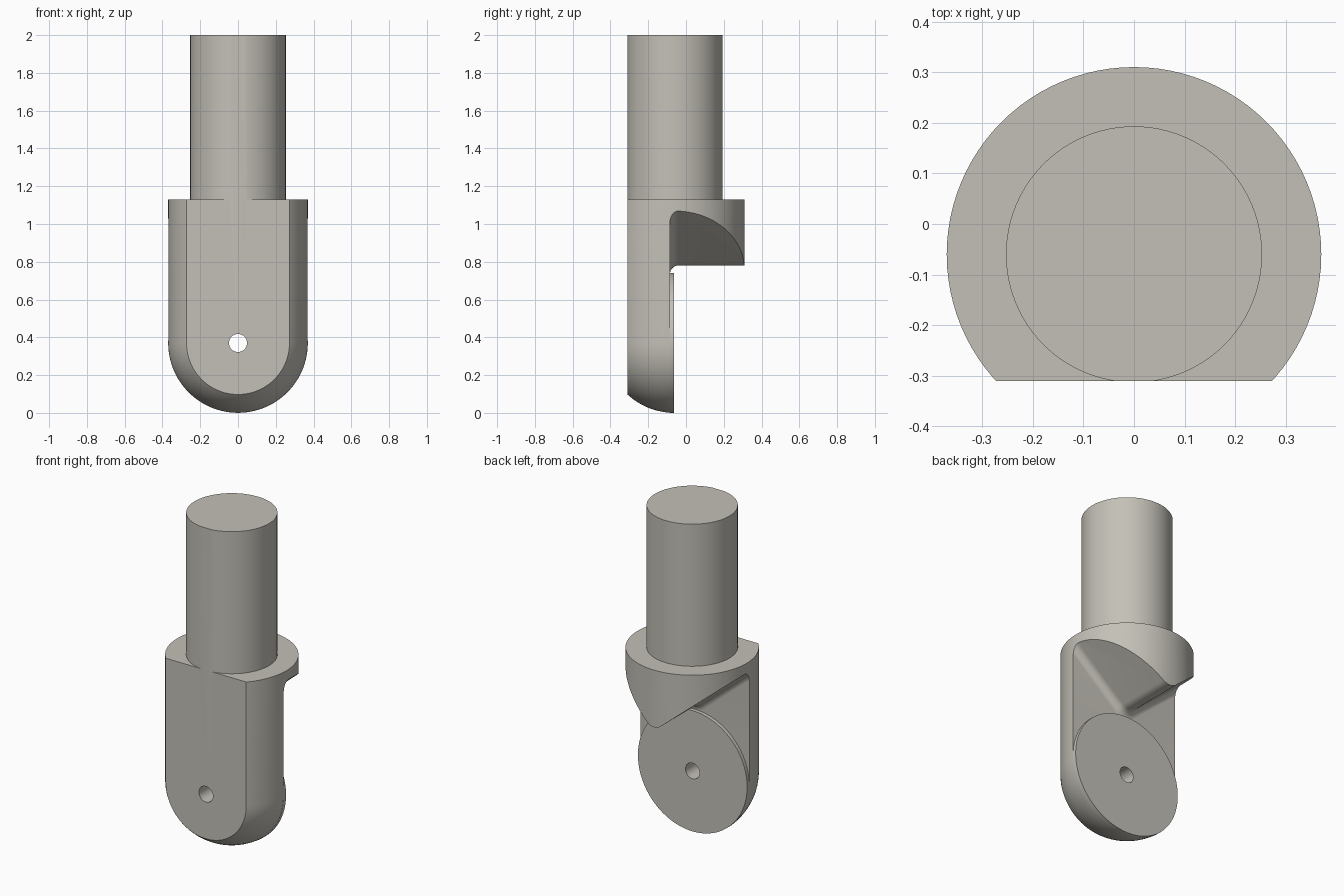
import bpy, bmesh, math
from mathutils import Matrix

if "Cube" in bpy.data.objects:
    bpy.data.objects.remove(bpy.data.objects["Cube"])

AXIS_Y = -0.06      # centre line of the turned body
R_BODY, R_SHAFT = 0.37, 0.253
PIVOT_Z = 0.37
BACK_Y = -0.085     # rear wall of the pocket

mat = bpy.data.materials.new("warm_grey")
mat.diffuse_color = (0.55, 0.53, 0.475, 1)
mat.use_nodes = True
mat.node_tree.nodes["Principled BSDF"].inputs["Base Color"].default_value = mat.diffuse_color


def make(name, bm):
    bmesh.ops.recalc_face_normals(bm, faces=bm.faces)
    me = bpy.data.meshes.new(name)
    bm.to_mesh(me)
    bm.free()
    me.materials.append(mat)
    ob = bpy.data.objects.new(name, me)
    bpy.context.collection.objects.link(ob)
    return ob


def y_cylinder(name, radius, y0, y1, segments):
    bm = bmesh.new()
    m = Matrix.Translation((0, (y0 + y1) / 2, PIVOT_Z)) @ Matrix.Rotation(math.pi / 2, 4, 'X')
    bmesh.ops.create_cone(bm, cap_ends=True, segments=segments, radius1=radius,
                          radius2=radius, depth=y1 - y0, matrix=m)
    return make(name, bm)


def cut(ob, cutter):
    mod = ob.modifiers.new("cut", 'BOOLEAN')
    mod.operation, mod.solver, mod.object = 'DIFFERENCE', 'EXACT', cutter
    bpy.context.view_layer.objects.active = ob
    bpy.ops.object.modifier_apply(modifier=mod.name)


# Body: round-ended barrel with a shoulder and shaft, turned in one piece
profile = [(R_BODY * math.sin(a), PIVOT_Z - R_BODY * math.cos(a))
           for a in (math.pi / 2 * i / 24 for i in range(25))]
profile += [(R_BODY, 1.13), (R_SHAFT, 1.13), (R_SHAFT, 2.0), (0, 2.0)]
bm = bmesh.new()
vs = [bm.verts.new((x, AXIS_Y, z)) for x, z in profile]
es = [bm.edges.new(p) for p in zip(vs, vs[1:])]
bmesh.ops.spin(bm, geom=vs + es, cent=(0, AXIS_Y, 0), axis=(0, 0, 1),
               angle=2 * math.pi, steps=96, use_merge=True)
bmesh.ops.remove_doubles(bm, verts=bm.verts, dist=1e-5)
body = make("body", bm)

# Front flat cutter
bm = bmesh.new()
bmesh.ops.create_cube(bm, size=1, matrix=Matrix.Translation((0, -0.81, 1)) @ Matrix.Diagonal((2, 1, 4, 1)))
front_cutter = make("front_cutter", bm)

# Rear pocket cutter: V-shaped roof with rounded ridge, filleted into the wall
SLOPE, RIDGE_R, RIDGE_Z, FILLET = math.radians(40), 0.07, 0.85, 0.045


def pocket_outline(off):
    r = RIDGE_R + off
    arc = [(r * math.sin(a), RIDGE_Z - r * math.cos(a))
           for a in (SLOPE * i / 6 for i in range(-6, 7))]
    x, z = arc[-1]
    top = z + (0.6 - x) * math.tan(SLOPE)
    return [(-0.6, -0.3), (-0.6, top)] + arc + [(0.6, top), (0.6, -0.3)]


layers = [(BACK_Y + FILLET * (1 - math.cos(t)), FILLET * (1 - math.sin(t)))
          for t in (math.pi / 2 * i / 8 for i in range(9))] + [(0.6, 0)]
bm = bmesh.new()
rings = [[bm.verts.new((x, y, z)) for x, z in pocket_outline(off)] for y, off in layers]
n = len(rings[0])
for a, b in zip(rings, rings[1:]):
    for i in range(n):
        j = (i + 1) % n
        bm.faces.new((a[i], a[j], b[j], b[i]))
bm.faces.new(rings[0])
bm.faces.new(rings[-1])
pocket_cutter = make("pocket_cutter", bm)

# Raised pivot disc on the rear wall, and the pin hole through everything
disc = y_cylinder("pivot_disc", R_BODY - 0.0003, BACK_Y - 0.003, -0.063, 96)
hole_cutter = y_cylinder("hole_cutter", 0.048, -1, 1, 32)

for c in (front_cutter, pocket_cutter, hole_cutter):
    cut(body, c)
cut(disc, hole_cutter)
for c in (front_cutter, pocket_cutter, hole_cutter):
    bpy.data.objects.remove(c)

# Smooth curved surfaces, keep machined edges sharp
for ob in (body, disc):
    bpy.ops.object.select_all(action='DESELECT')
    ob.select_set(True)
    bpy.context.view_layer.objects.active = ob
    bpy.ops.object.shade_smooth_by_angle(angle=math.radians(25))
